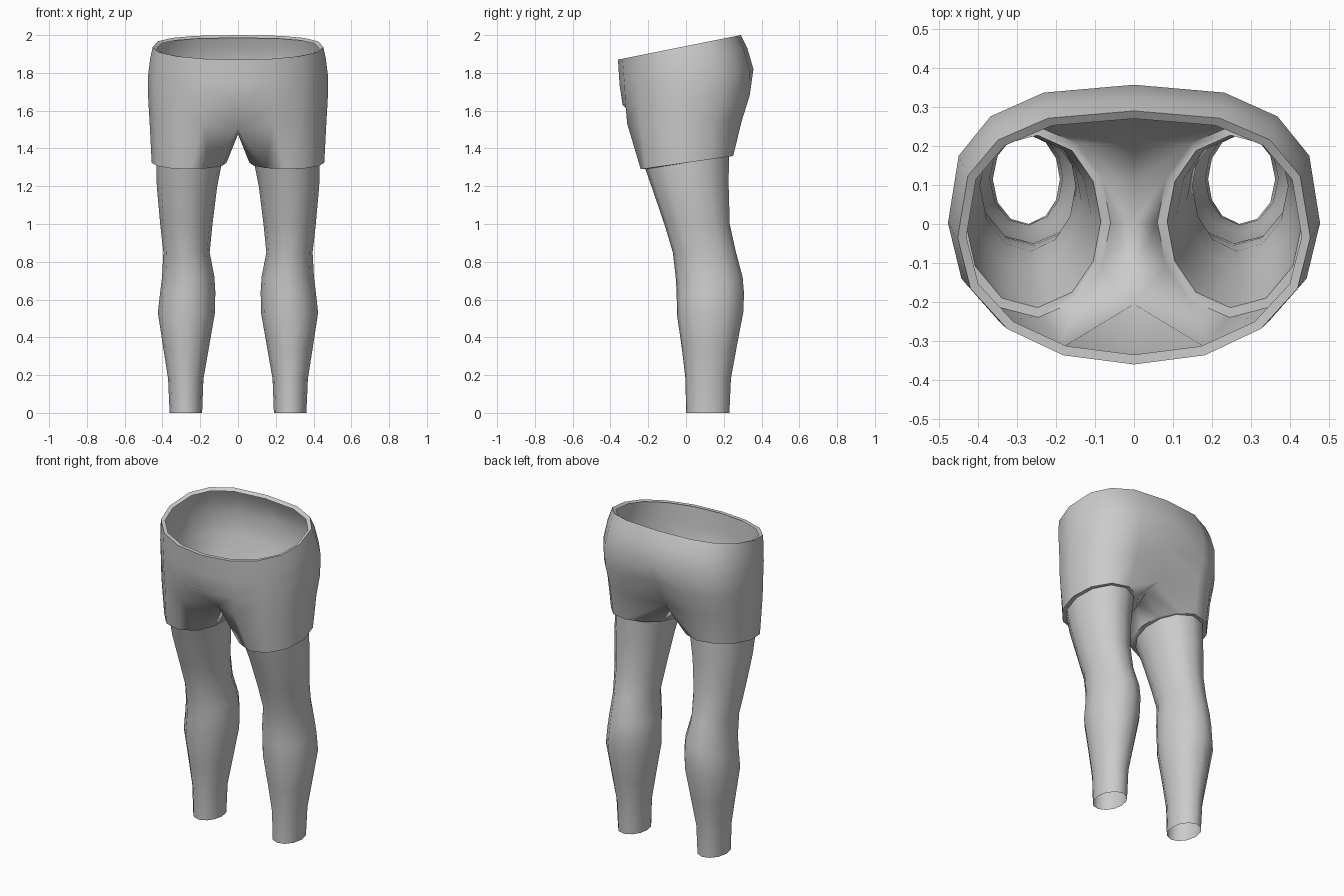
import bpy, bmesh
from math import sin, cos, radians, copysign

if "Cube" in bpy.data.objects:
    bpy.data.objects.remove(bpy.data.objects["Cube"])

grey = bpy.data.materials.new("plain_grey")
grey.use_nodes = True
grey.diffuse_color = (0.6, 0.6, 0.6, 1)
grey.node_tree.nodes["Principled BSDF"].inputs["Base Color"].default_value = (0.6, 0.6, 0.6, 1)

HALF = 9      # points from front centre round the side to back centre
INNER = 3     # points along the crotch seam


def half_ring(width, front, back, z_front, z_back, pinch_front=0, pinch_back=0):
    """Left half of a tilted waist section, pinched at the centre line."""
    mid, h = (front + back) / 2, (back - front) / 2
    pts = []
    for i in range(HALF):
        a = radians(-90 + 180 * i / (HALF - 1))
        p = 0.95 if a < 0 else 0.75
        s = sin(a)
        x = width * max(cos(a), 0) ** p
        y = mid + h * copysign(abs(s) ** p, s)
        t = (y - front) / (back - front)
        if i == 0:
            x, y = 0, y + pinch_front
        elif i == HALF - 1:
            x, y = 0, y - pinch_back
        pts.append((x, y, z_front + (z_back - z_front) * t))
    return pts


def leg_ring(x0, x1, front, back, z_front, z_back):
    """Closed tilted oval round one leg, starting at its inner front."""
    turn = 125
    angles = [-turn + 2 * turn * i / (HALF - 1) for i in range(HALF)]
    gap = (360 - 2 * turn) / (INNER + 1)
    angles += [turn + gap * (i + 1) for i in range(INNER)]
    pts = []
    for a in map(radians, angles):
        x = (x0 + x1) / 2 + (x1 - x0) / 2 * cos(a)
        y = (front + back) / 2 + (back - front) / 2 * sin(a)
        t = (y - front) / (back - front)
        pts.append((x, y, z_front + (z_back - z_front) * t))
    return pts


def bridge(bm, upper, lower, closed):
    n = len(lower)
    for i in range(n if closed else n - 1):
        j = (i + 1) % n
        bm.faces.new((lower[i], lower[j], upper[j], upper[i]))


def add_ring(bm, pts):
    return [bm.verts.new(p) for p in pts]


def finish(bm, name):
    mesh = bpy.data.meshes.new(name)
    bm.to_mesh(mesh)
    bm.free()
    mesh.materials.append(grey)
    obj = bpy.data.objects.new(name, mesh)
    bpy.context.collection.objects.link(obj)
    bpy.ops.object.select_all(action="DESELECT")
    obj.select_set(True)
    bpy.context.view_layer.objects.active = obj
    bpy.ops.object.shade_smooth_by_angle(angle=radians(60))
    mirror = obj.modifiers.new("mirror", "MIRROR")
    mirror.merge_threshold = 0.0005


# Shorts: waist rim, hips, crotch seam, then hem with a narrow inner shelf
bm = bmesh.new()
hips = [
    half_ring(0.43, -0.335, 0.27, 1.87, 1.985),
    half_ring(0.452, -0.36, 0.29, 1.87, 2.0),
    half_ring(0.465, -0.357, 0.325, 1.82, 1.93),
    half_ring(0.477, -0.352, 0.357, 1.74, 1.82),
    half_ring(0.475, -0.346, 0.357, 1.63, 1.68, 0.01, 0.06),
    half_ring(0.468, -0.335, 0.315, 1.53, 1.55, 0.13, 0.11),
]
rings = [add_ring(bm, pts) for pts in hips]
for upper, lower in zip(rings, rings[1:]):
    bridge(bm, upper, lower, False)
rings[-1][0].co.z = rings[-1][-1].co.z = 1.5
seam = add_ring(bm, [(0, y, 1.475) for y in (0.11, 0, -0.11)])
HEM = (1.29, 1.36)
SHELF = leg_ring(0.085, 0.432, -0.215, 0.228, *HEM)
crotch = rings[-1] + seam
hem = add_ring(bm, leg_ring(0.06, 0.457, -0.24, 0.25, *HEM))
shelf = add_ring(bm, SHELF)
bridge(bm, crotch, hem, True)
bridge(bm, hem, shelf, True)
finish(bm, "shorts")

# Legs: open tubes through thigh, knee, calf and ankle
bm = bmesh.new()
sections = [
    (0.11, 0.43, -0.18, 0.226, 1.19, 1.21),
    (0.135, 0.412, -0.115, 0.232, 1.0, 1.0),
    (0.15, 0.395, -0.07, 0.265, 0.85, 0.85),
    (0.125, 0.402, -0.055, 0.3, 0.72, 0.72),
    (0.12, 0.412, -0.05, 0.307, 0.64, 0.64),
    (0.122, 0.424, -0.048, 0.305, 0.52, 0.54),
    (0.155, 0.395, -0.022, 0.267, 0.34, 0.34),
    (0.183, 0.37, -0.003, 0.238, 0.18, 0.18),
    (0.19, 0.362, 0, 0.23, 0, 0),
]
rings = [add_ring(bm, SHELF)] + [add_ring(bm, leg_ring(*s)) for s in sections]
for upper, lower in zip(rings, rings[1:]):
    bridge(bm, upper, lower, True)
finish(bm, "legs")
